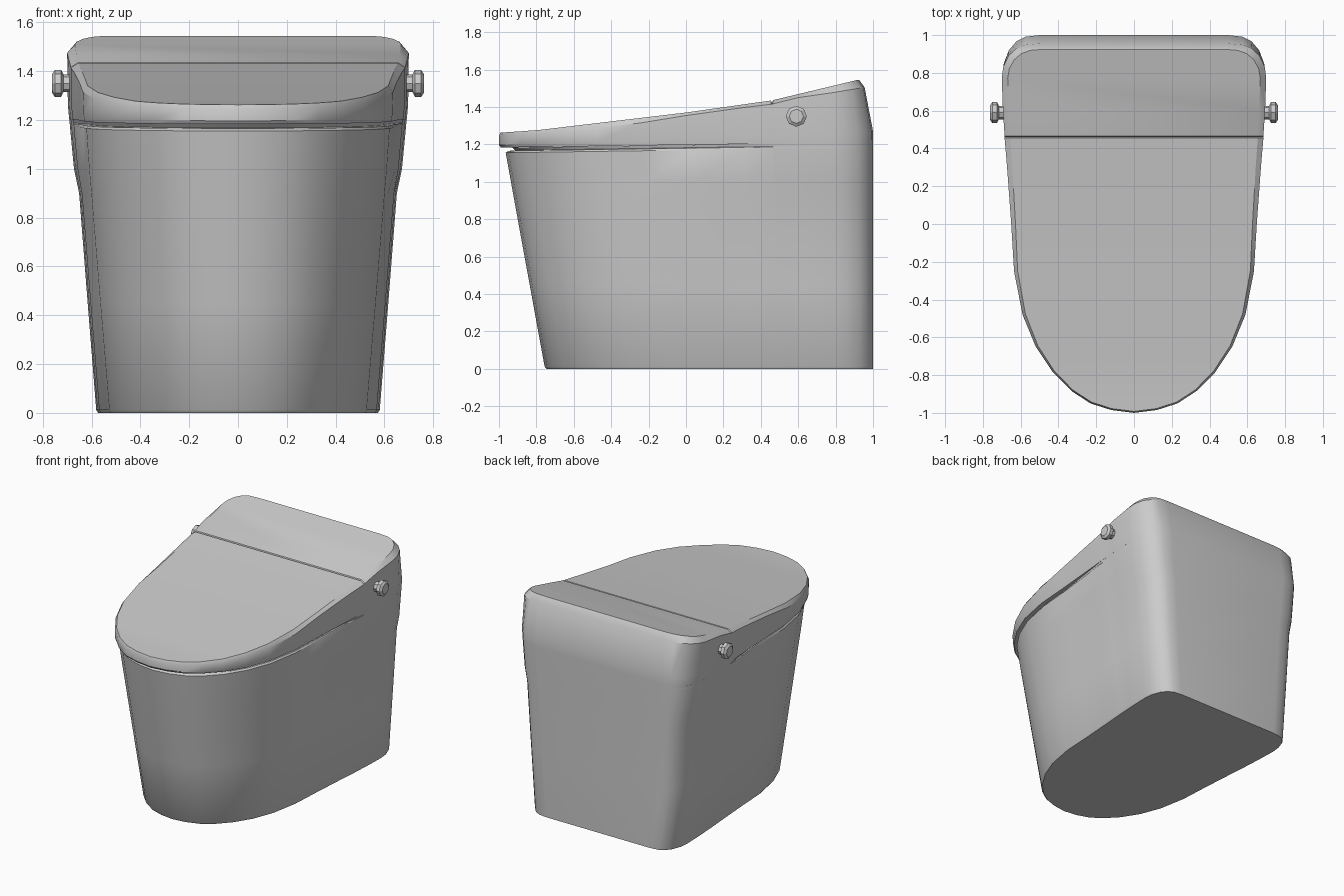
import bpy, bmesh, math
from mathutils import Matrix

cube = bpy.data.objects.get("Cube")
if cube:
    bpy.data.objects.remove(cube)

ceramic = bpy.data.materials.new("ceramic_grey")
ceramic.use_nodes = True
GREY = (0.6, 0.6, 0.6, 1)
ceramic.diffuse_color = GREY
ceramic.node_tree.nodes["Principled BSDF"].inputs["Base Color"].default_value = GREY

SEAM_Y = 0.46
# Half of the plan outline, from the nose to the rear corner
HALF = [(0, -1), (.12, -.985), (.23, -.95), (.33, -.885), (.43, -.785), (.52, -.65),
        (.59, -.48), (.635, -.25), (.65, 0), (.672, .3), (.685, SEAM_Y - .006),
        (.685, SEAM_Y), (.685, SEAM_Y + .006), (.694, .6), (.70, .78), (.692, .85),
        (.665, .92), (.625, .967), (.575, .992), (.5, 1)]
# Side profiles of the cover: (y, z)
EDGE = [(-1, 1.245), (-.8, 1.255), (-.27, 1.31), (.13, 1.375), (SEAM_Y, 1.415),
        (.6, 1.45), (1, 1.505)]
TOP = [(-1, 1.262), (-.8, 1.275), (0, 1.37), (SEAM_Y, 1.435), (.92, 1.545)]


def clamp(v):
    return max(0.0, min(1.0, v))


def interp(table, y):
    for (y0, z0), (y1, z1) in zip(table, table[1:]):
        if y <= y1:
            return z0 + (z1 - z0) * clamp((y - y0) / (y1 - y0))
    return table[-1][1]


def seam(y):
    return 1.183 + 0.02 * clamp((y + 1) / 1.4)


def finish(name, bm, angle):
    bmesh.ops.recalc_face_normals(bm, faces=bm.faces)
    mesh = bpy.data.meshes.new(name)
    bm.to_mesh(mesh)
    bm.free()
    mesh.materials.append(ceramic)
    mesh.shade_smooth()
    mesh.set_sharp_from_angle(angle=math.radians(angle))
    obj = bpy.data.objects.new(name, mesh)
    bpy.context.collection.objects.link(obj)
    return obj


def loft(name, rings):
    """Mirror each half ring, skin them, and close both ends with cross strips."""
    bm = bmesh.new()
    loops = []
    for ring in rings:
        pts = [ring(x, y) for x, y in HALF]
        pts += [(-x, y, z) for x, y, z in reversed(pts[1:])]
        loops.append([bm.verts.new(p) for p in pts])
    n = len(loops[0])
    for a, b in zip(loops, loops[1:]):
        for i in range(n):
            j = (i + 1) % n
            bm.faces.new((a[i], a[j], b[j], b[i]))
    for cap in (loops[0], loops[-1]):
        bm.faces.new((cap[0], cap[1], cap[-1]))
        for i in range(1, len(HALF) - 1):
            bm.faces.new((cap[i], cap[i + 1], cap[n - i - 1], cap[n - i]))
    return finish(name, bm, 32)


def body_ring(z, front, back, length, inset=0.0, follow_seam=False):
    """Pedestal section: width scale blends from the bowl to the tank."""
    def place(x, y):
        b = clamp(y / 0.6)
        scale = front + (back - front) * b
        groove = 1 - inset * clamp((0.45 - y) / 0.5)
        py = 1 - (1 - y) * length
        pz = z + (seam(y) - 1.183 if follow_seam else 0)
        return x * scale * groove, 0.3 + (py - 0.3) * groove, pz
    return place


loft("pedestal_body", [
    body_ring(0, .82, .82, .873),
    body_ring(.012, .83, .83, .878),
    body_ring(.45, .888, .88, .918),
    body_ring(.9, .946, .93, .959),
    body_ring(1.0, .96, .96, .968),
    body_ring(1.155, .978, .984, .982, 0, True),
    body_ring(1.165, .978, .985, .982, .012, True),
    body_ring(1.168, .978, .985, .982, .04, True),
    body_ring(1.183, .985, .988, .99, .04, True),
])


# Cover with sloping lid and tank top
def cover_bottom(x, y):
    return x * .988, 1 - (1 - y) * .995, seam(y)


def cover_side(x, y):
    return x * .996, y, seam(y) + (interp(EDGE, y) - seam(y)) * .22


def cover_edge(x, y):
    return x, y - .045 * clamp((y - .75) / .25), interp(EDGE, y)


def cover_top(x, y):
    back = clamp((y + 1) / 1.5)
    py = y - .075 * clamp((y - .75) / .25) + .008 * clamp(-y)
    pz = interp(TOP, py)
    if y == SEAM_Y:
        pz -= .015    # joint between lid and tank top
    return x * (.985 - .03 * back), py, pz


loft("lid_and_tank_cover", [cover_bottom, cover_side, cover_edge, cover_top])

# Faceted side knobs
KNOB = [(.66, .036), (.715, .036), (.725, .056), (.75, .056), (.762, .038)]
for side, label in ((1, "left"), (-1, "right")):
    bm = bmesh.new()
    for (x0, r0), (x1, r1) in zip(KNOB, KNOB[1:]):
        bmesh.ops.create_cone(
            bm, segments=8, radius1=r0, radius2=r1, depth=x1 - x0,
            cap_ends=x1 == KNOB[-1][0],
            matrix=Matrix.Translation((side * (x0 + x1) / 2, .59, 1.35))
            @ Matrix.Rotation(side * math.pi / 2, 4, 'Y'))
    bmesh.ops.remove_doubles(bm, verts=bm.verts, dist=1e-4)
    finish(label + "_knob", bm, 20)
